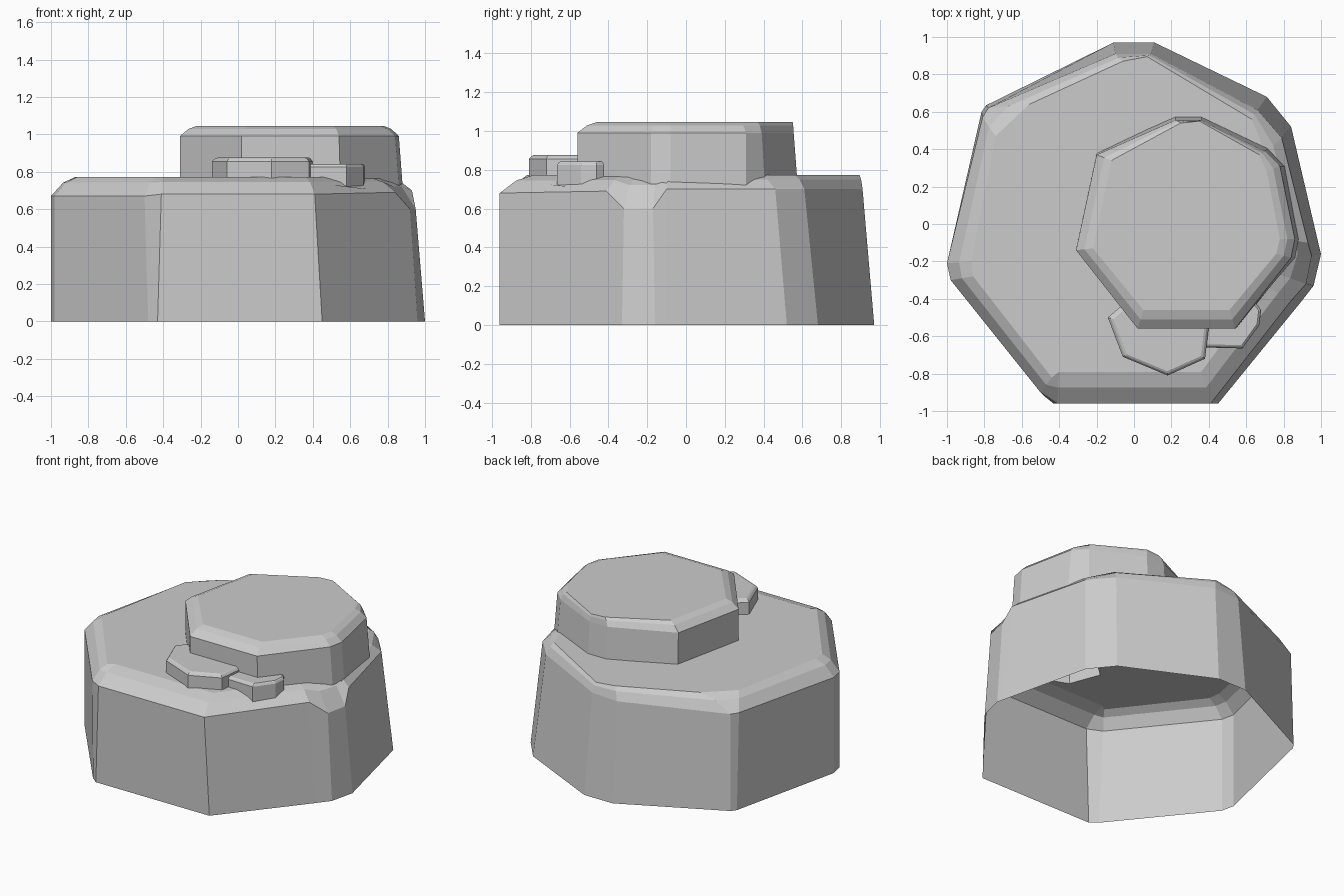
import bpy, bmesh

if "Cube" in bpy.data.objects:
    bpy.data.objects.remove(bpy.data.objects["Cube"])


def stone(name, base, shoulder, top):
    """Closed faceted stone lofted through base, shoulder, a rounded mid ring and top."""
    mid = [((s[0] + t[0]) / 2, (s[1] + t[1]) / 2, s[2] + 0.7 * (t[2] - s[2]))
           for s, t in zip(shoulder, top)]
    bm = bmesh.new()
    rings = [[bm.verts.new(p) for p in ring] for ring in (base, shoulder, mid, top)]
    n = len(base)
    for lo, hi in zip(rings, rings[1:]):
        for i in range(n):
            j = (i + 1) % n
            bm.faces.new((lo[i], lo[j], hi[j], hi[i]))
    bm.faces.new(rings[0][::-1])
    bm.faces.new(rings[-1])
    bmesh.ops.recalc_face_normals(bm, faces=bm.faces)
    mesh = bpy.data.meshes.new(name)
    bm.to_mesh(mesh)
    bm.free()
    obj = bpy.data.objects.new(name, mesh)
    bpy.context.collection.objects.link(obj)
    return obj


def at(points, z):
    return [(x, y, z) for x, y in points]


def shrink(points, f):
    cx = sum(p[0] for p in points) / len(points)
    cy = sum(p[1] for p in points) / len(points)
    return [(cx + (x - cx) * f, cy + (y - cy) * f) for x, y in points]


# Large rock: outlines run counter-clockwise from the front right corner
base = [(.45, -.96), (.89, -.42), (.96, -.33), (1, -.16), (.985, -.1), (.84, .52), (.71, .68),
        (.11, .97), (-.11, .97), (-.79, .635), (-.815, .60), (-1, -.21), (-.98, -.3),
        (-.48, -.92), (-.43, -.96)]
shoulder = [(.41, -.96, .68), (.84, -.41, .69), (.92, -.32, .6), (.95, -.17, .6),
            (.93, -.1, .7), (.79, .46, .7), (.66, .61, .7), (.09, .91, .7), (-.1, .91, .69),
            (-.78, .62, .67), (-.81, .57, .67), (-1, -.21, .67), (-.98, -.3, .67),
            (-.5, -.9, .67), (-.41, -.96, .68)]
top = [(.36, -.79), (.70, -.33), (.75, -.26), (.80, -.15), (.80, -.08), (.70, .38), (.63, .56),
       (.07, .895), (-.06, .87), (-.56, .64), (-.74, .47), (-.87, -.2), (-.86, -.28),
       (-.44, -.82), (-.40, -.79)]
rock = stone("rock", at(base, 0), shoulder, at(top, .772))

# Upper stone
u_base = [(.55, -.56), (.865, -.18), (.885, -.08), (.81, .31), (.72, .41), (.36, .58),
          (.22, .58), (-.2, .38), (-.31, -.14), (.02, -.56)]
u_sh = [(.54, -.56), (.84, -.18), (.86, -.08), (.78, .31), (.70, .39), (.36, .555),
        (.22, .555), (-.2, .37), (-.31, -.14), (.02, -.56)]
u_top = [(.51, -.46), (.76, -.16), (.78, -.08), (.71, .28), (.67, .37), (.35, .55),
         (.25, .54), (-.12, .34), (-.22, -.13), (.05, -.46)]
upper = stone("upper_stone", at(u_base, .66), at(u_sh, .99), at(u_top, 1.045))

# Two small stones at the front
a = [(-.14, -.5), (-.06, -.71), (.18, -.81), (.38, -.72), (.4, -.55), (.37, -.4), (0, -.38)]
b = [(.37, -.66), (.58, -.665), (.67, -.54), (.68, -.46), (.65, -.42), (.5, -.3), (.37, -.4)]
small_a = stone("small_stone_left", at(a, .72), at(a, .855), at(shrink(a, .9), .875))
small_b = stone("small_stone_right", at(b, .69), at(b, .825), at(shrink(b, .9), .842))

# Fuse the stones into one hollow skin
bpy.context.view_layer.objects.active = rock
for part in (upper, small_a, small_b):
    mod = rock.modifiers.new("fuse", 'BOOLEAN')
    mod.operation = 'UNION'
    mod.solver = 'EXACT'
    mod.object = part
    bpy.ops.object.modifier_apply(modifier=mod.name)
    bpy.data.objects.remove(part)

# Open underside
bm = bmesh.new()
bm.from_mesh(rock.data)
bottom = [f for f in bm.faces if all(v.co.z < .001 for v in f.verts)]
bmesh.ops.delete(bm, geom=bottom, context='FACES')
bm.to_mesh(rock.data)
bm.free()
